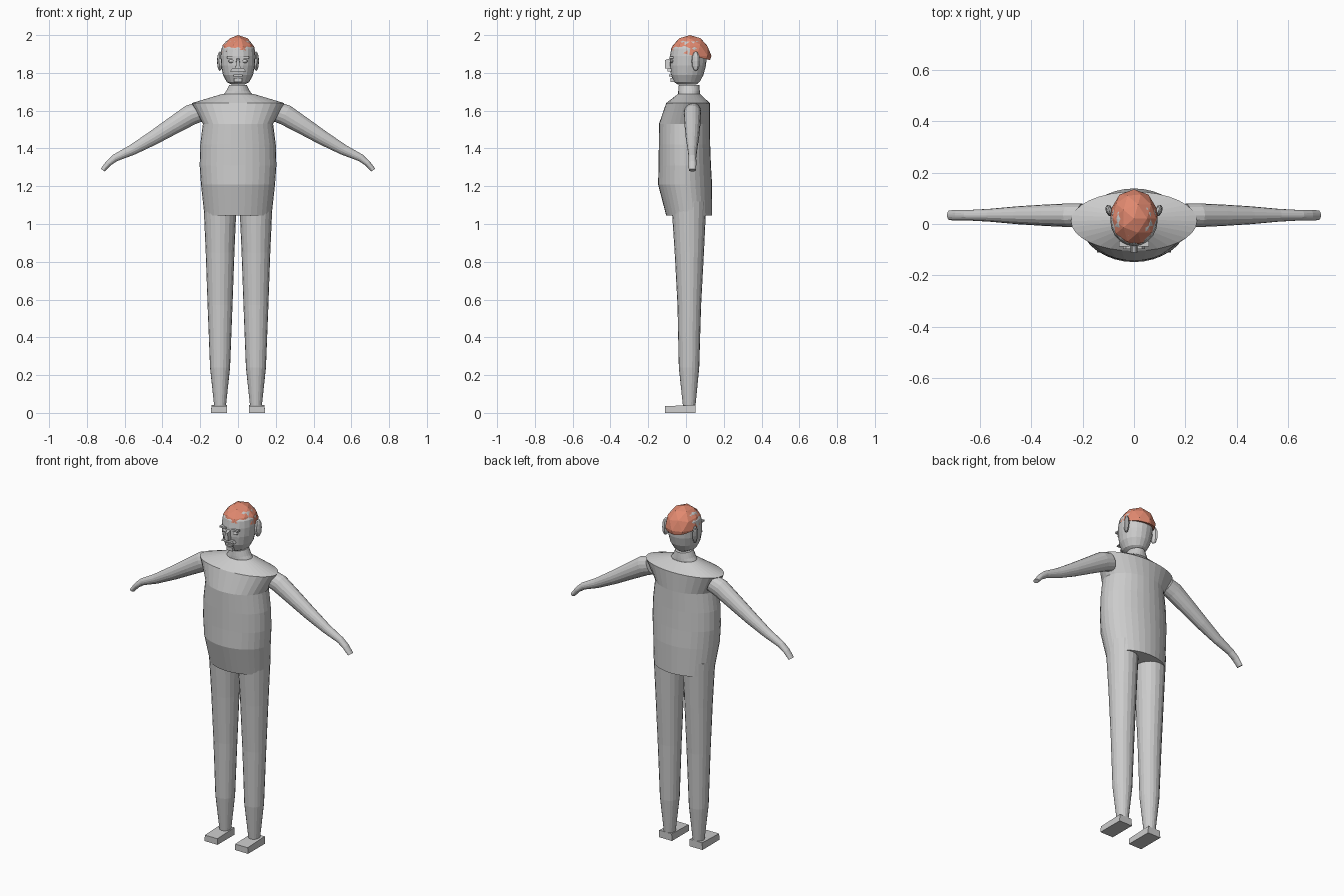
import bpy, bmesh, math
from mathutils import Vector, Matrix

cube = bpy.data.objects.get("Cube")
if cube:
    bpy.data.objects.remove(cube, do_unlink=True)


def material(name, rgb):
    m = bpy.data.materials.new(name)
    m.use_nodes = True
    m.diffuse_color = (*rgb, 1)
    m.node_tree.nodes["Principled BSDF"].inputs["Base Color"].default_value = (*rgb, 1)
    return m


GREY = material("plain grey", (0.6, 0.6, 0.6))
GINGER = material("ginger hair", (0.75, 0.25, 0.16))


def finish(bm, name, mat=GREY):
    bmesh.ops.recalc_face_normals(bm, faces=bm.faces)
    mesh = bpy.data.meshes.new(name)
    bm.to_mesh(mesh)
    bm.free()
    mesh.materials.append(mat)
    ob = bpy.data.objects.new(name, mesh)
    bpy.context.collection.objects.link(ob)
    return ob


def loft(name, rings, sides):
    """Skin elliptical rings, each given as (centre, half axis a, half axis b)."""
    bm = bmesh.new()
    loops = []
    for c, a, b in rings:
        c, a, b = Vector(c), Vector(a), Vector(b)
        angles = [2 * math.pi * i / sides for i in range(sides)]
        loops.append([bm.verts.new(c + a * math.cos(t) + b * math.sin(t)) for t in angles])
    for lo, hi in zip(loops, loops[1:]):
        for i in range(sides):
            j = (i + 1) % sides
            bm.faces.new((lo[i], lo[j], hi[j], hi[i]))
    bm.faces.new(loops[0][::-1])
    bm.faces.new(loops[-1])
    return finish(bm, name)


def upright(name, rows, sides, x=0):
    """Rows are (z, half width, front y, back y)."""
    return loft(name, [((x, (f + k) / 2, z), (w, 0, 0), (0, (k - f) / 2, 0))
                       for z, w, f, k in rows], sides)


def ball(name, centre, size, turn=0, segments=8):
    bm = bmesh.new()
    bmesh.ops.create_uvsphere(bm, u_segments=segments, v_segments=6, radius=1)
    bm.transform(Matrix.Translation(centre) @ Matrix.Rotation(turn, 4, "Z")
                 @ Matrix.Diagonal((*size, 1)))
    return finish(bm, name)


def block(name, centre, size, top_scale=1, front_drop=0):
    """Box whose top face can be shrunk and whose front edge can be lowered."""
    bm = bmesh.new()
    bmesh.ops.create_cube(bm, size=1)
    for v in bm.verts:
        if v.co.z > 0:
            v.co.x *= top_scale
            if v.co.y < 0:
                v.co.z -= front_drop
    bm.transform(Matrix.Translation(centre) @ Matrix.Diagonal((*size, 1)))
    return finish(bm, name)


# Torso and neck
upright("torso", [(1.045, .178, -.105, .138), (1.21, .196, -.148, .138),
                  (1.31, .203, -.145, .132), (1.42, .2, -.144, .128),
                  (1.53, .186, -.143, .126), (1.64, .245, -.105, .126),
                  (1.688, .085, -.043, .075)], 32)
upright("neck", [(1.68, .08, -.042, .074), (1.705, .062, -.041, .073),
                 (1.737, .046, -.038, .07)], 24)

# Limbs, mirrored for both sides
for side, s in (("left", 1), ("right", -1)):
    upright(side + "_leg", [(.035, .031, -.016, .05), (.24, .053, -.038, .07),
                            (.57, .066, -.045, .08), (.85, .076, -.06, .095),
                            (1.12, .088, -.078, .108)], 20, s * .095)
    block(side + "_foot", (s * .1, -.03, .021), (.086, .16, .042), .95, .15)

    # Path along the arm: x, z, half thickness, half depth, lean of the section
    path = [(.2, 1.595, .052, .045, 25), (.25, 1.578, .055, .046, 28),
            (.34, 1.523, .047, .042, 31), (.45, 1.455, .038, .035, 32),
            (.56, 1.392, .028, .025, 31), (.65, 1.35, .02, .02, 36),
            (.685, 1.322, .016, .021, 46), (.716, 1.285, .013, .019, 56)]
    rings = []
    for x, z, thick, depth, lean in path:
        a = math.radians(lean)
        rings.append(((s * x, .034, z), (s * thick * math.sin(a), 0, thick * math.cos(a)),
                      (0, depth, 0)))
    loft(side + "_arm", rings, 16)

    # Ear, eye and brow
    ball(side + "_ear", (s * .096, .052, 1.862), (.014, .024, .052), -s * .35)
    ball(side + "_eye", (s * .036, -.074, 1.862), (.016, .012, .01))
    block(side + "_brow", (s * .038, -.077, 1.882), (.042, .022, .01))

# Head with facial features
upright("head", [(1.739, .036, -.045, .055), (1.752, .06, -.064, .072),
                 (1.79, .08, -.08, .093), (1.84, .09, -.086, .106),
                 (1.89, .092, -.085, .11), (1.93, .088, -.078, .11),
                 (1.965, .065, -.05, .09), (1.985, .035, -.02, .06)], 20)
block("nose", (0, -.092, 1.852), (.026, .036, .055), .6, .2)
block("moustache", (0, -.088, 1.815), (.085, .02, .014), .75)
block("lower_lip", (0, -.082, 1.787), (.045, .016, .01))
block("chin", (0, -.068, 1.762), (.04, .026, .02))

# Faceted hair cap, trimmed along a hairline sloping down to the back
bm = bmesh.new()
bmesh.ops.create_icosphere(bm, subdivisions=2, radius=1)
bm.transform(Matrix.Translation((0, .021, 1.89)) @ Matrix.Diagonal((.096, .11, .11, 1)))
bmesh.ops.bisect_plane(bm, geom=bm.verts[:] + bm.edges[:] + bm.faces[:],
                       plane_co=(0, -.08, 1.922), plane_no=(0, .27, 1), clear_inner=True)
for v in bm.verts:
    if v.co.z < 1.9 and v.co.y > .09:
        v.co.y += .004
rim = [e for e in bm.edges if e.is_boundary]
bmesh.ops.holes_fill(bm, edges=rim)
finish(bm, "hair", GINGER)
